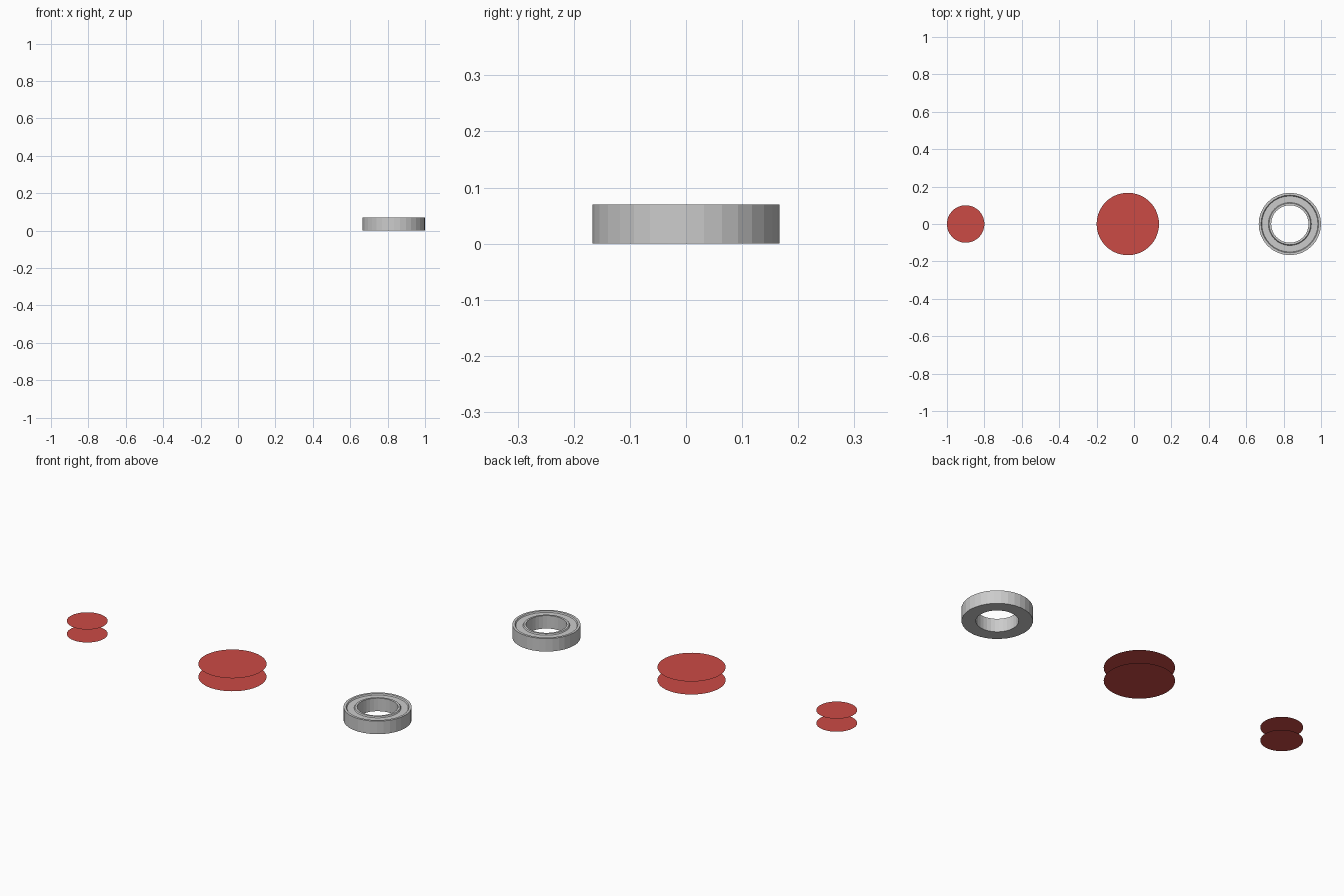
import bpy, bmesh, math

if "Cube" in bpy.data.objects:
    bpy.data.objects.remove(bpy.data.objects["Cube"])

H = 0.07      # height of every part
SIDES = 32

red = bpy.data.materials.new("red")
red.diffuse_color = (0.6, 0.07, 0.06, 1)
red.use_nodes = True
red.node_tree.nodes["Principled BSDF"].inputs["Base Color"].default_value = red.diffuse_color


def finish(name, bm, x, material=None):
    mesh = bpy.data.meshes.new(name)
    bm.to_mesh(mesh)
    bm.free()
    obj = bpy.data.objects.new(name, mesh)
    obj.location.x = x
    bpy.context.collection.objects.link(obj)
    if material:
        mesh.materials.append(material)
    return obj


def cap_pair(name, x, radius):
    """Two separate thin discs: the open ends of a cylinder."""
    bm = bmesh.new()
    for z in (0, H):
        ring = bmesh.ops.create_circle(bm, cap_ends=True, segments=64, radius=radius)
        bmesh.ops.translate(bm, verts=ring["verts"], vec=(0, 0, z))
    bmesh.ops.recalc_face_normals(bm, faces=bm.faces)
    for f in bm.faces:
        if f.normal.z < 0:
            f.normal_flip()
    return finish(name, bm, x, red)


def lathe(name, x, profile):
    """Closed (radius, z) profile turned around z."""
    bm = bmesh.new()
    rings = []
    for i in range(SIDES):
        a = 2 * math.pi * i / SIDES
        rings.append([bm.verts.new((r * math.cos(a), r * math.sin(a), z))
                      for r, z in profile])
    n = len(profile)
    for i in range(SIDES):
        p, q = rings[i], rings[(i + 1) % SIDES]
        for k in range(n):
            m = (k + 1) % n
            bm.faces.new((p[k], q[k], q[m], p[m]))
    bmesh.ops.recalc_face_normals(bm, faces=bm.faces)
    return finish(name, bm, x)


# small and large disc pairs
cap_pair("small_disc_pair", -0.9, 0.1)
cap_pair("large_disc_pair", -0.033, 0.1667)

# bearing ring: flat underside, recessed shield between two raised races
lathe("bearing_ring", 0.8333, [
    (0.1, 0), (0.1667, 0), (0.1667, H),
    (0.154, H), (0.150, H - 0.006),
    (0.115, H - 0.006), (0.111, H), (0.1, H),
])
